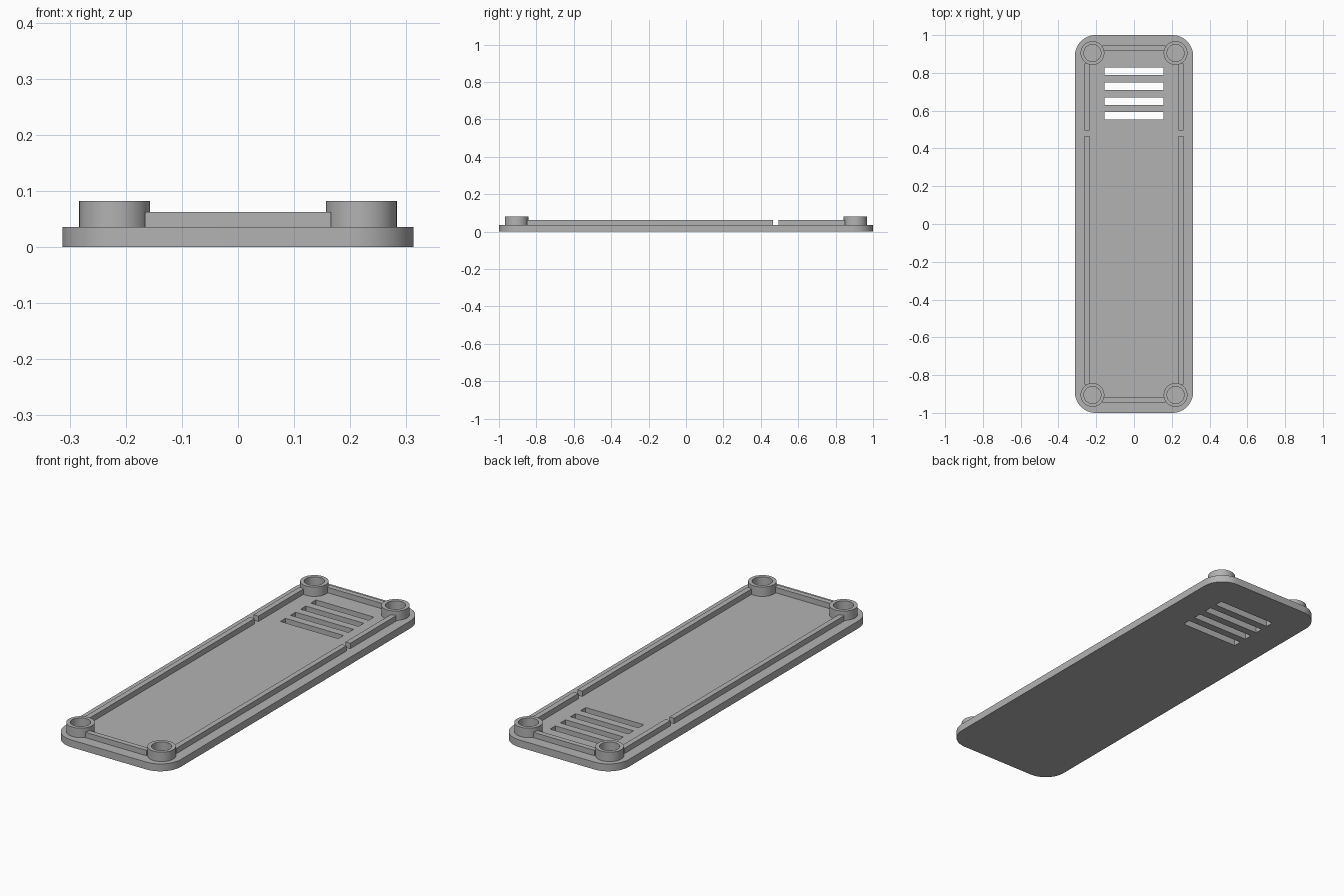
import bpy, bmesh, math

if "Cube" in bpy.data.objects:
    bpy.data.objects.remove(bpy.data.objects["Cube"], do_unlink=True)

HALF_W, HALF_L, CORNER = 0.313, 1.0, 0.11
PLATE_TOP, RAIL_TOP, BOSS_TOP = 0.036, 0.0625, 0.082
BOSS_X, BOSS_Y, BOSS_R, HOLE_R = 0.22, 0.905, 0.063, 0.045
SINK = 0.004

grey = bpy.data.materials.new("plain grey plastic")
grey.use_nodes = True
COLOUR = (0.45, 0.45, 0.45, 1)
grey.diffuse_color = COLOUR
grey.node_tree.nodes["Principled BSDF"].inputs["Base Color"].default_value = COLOUR


def finish(name, bm):
    bmesh.ops.recalc_face_normals(bm, faces=bm.faces)
    mesh = bpy.data.meshes.new(name)
    bm.to_mesh(mesh)
    bm.free()
    mesh.materials.append(grey)
    ob = bpy.data.objects.new(name, mesh)
    bpy.context.collection.objects.link(ob)
    return ob


def smooth(ob):
    bpy.ops.object.select_all(action="DESELECT")
    ob.select_set(True)
    bpy.context.view_layer.objects.active = ob
    bpy.ops.object.shade_smooth_by_angle(angle=math.radians(30))


def add_box(bm, x0, x1, y0, y1, z0, z1):
    verts = bmesh.ops.create_cube(bm, size=1)["verts"]
    for v in verts:
        v.co.x = x1 if v.co.x > 0 else x0
        v.co.y = y1 if v.co.y > 0 else y0
        v.co.z = z1 if v.co.z > 0 else z0


def box(name, *bounds):
    bm = bmesh.new()
    add_box(bm, *bounds)
    return finish(name, bm)


# Base plate: rounded rectangle outline, extruded up
bm = bmesh.new()
outline = []
steps = 16
for k, (sx, sy) in enumerate([(1, 1), (-1, 1), (-1, -1), (1, -1)]):
    for i in range(steps + 1):
        a = math.pi / 2 * (k + i / steps)
        outline.append(bm.verts.new((sx * (HALF_W - CORNER) + CORNER * math.cos(a),
                                     sy * (HALF_L - CORNER) + CORNER * math.sin(a), 0)))
base = bm.faces.new(outline)
top = bmesh.ops.extrude_face_region(bm, geom=[base])["geom"]
bmesh.ops.translate(bm, vec=(0, 0, PLATE_TOP),
                    verts=[g for g in top if isinstance(g, bmesh.types.BMVert)])
plate = finish("base_plate", bm)

# Ventilation slots cut through the plate
bm = bmesh.new()
for i in range(4):
    y = 0.572 + i * 0.0785
    add_box(bm, -0.157, 0.157, y - 0.02, y + 0.02, -0.1, 0.1)
cutter = finish("vent_slot_cutter", bm)
cut = plate.modifiers.new("vent_slots", "BOOLEAN")
cut.operation, cut.solver, cut.object = "DIFFERENCE", "EXACT", cutter
bpy.context.view_layer.objects.active = plate
bpy.ops.object.modifier_apply(modifier=cut.name)
bpy.data.objects.remove(cutter, do_unlink=True)
smooth(plate)


# Hollow screw bosses in the corners
def boss(name, x, y):
    bm = bmesh.new()
    n = 64
    profile = [(HOLE_R, PLATE_TOP - SINK), (BOSS_R, PLATE_TOP - SINK),
               (BOSS_R, BOSS_TOP), (HOLE_R, BOSS_TOP)]
    rings = [[bm.verts.new((x + r * math.cos(math.tau * i / n),
                            y + r * math.sin(math.tau * i / n), z)) for i in range(n)]
             for r, z in profile]
    for a, b in zip(rings, rings[1:] + rings[:1]):
        for i in range(n):
            j = (i + 1) % n
            bm.faces.new((a[i], a[j], b[j], b[i]))
    smooth(finish(name, bm))


for end, sy in (("front", -1), ("back", 1)):
    for side, sx in (("left", 1), ("right", -1)):
        boss(f"{end}_{side}_boss", sx * BOSS_X, sy * BOSS_Y)

# Locating rails: split along the sides, single at the ends
Z = (PLATE_TOP - SINK, RAIL_TOP)
for side, sx in (("left", 1), ("right", -1)):
    x0, x1 = sorted((sx * 0.236, sx * 0.262))
    box(f"{side}_long_rail", x0, x1, -0.85, 0.466, *Z)
    box(f"{side}_short_rail", x0, x1, 0.495, 0.85, *Z)
for end, sy in (("front", -1), ("back", 1)):
    y0, y1 = sorted((sy * 0.919, sy * 0.945))
    box(f"{end}_rail", -0.166, 0.166, y0, y1, *Z)
